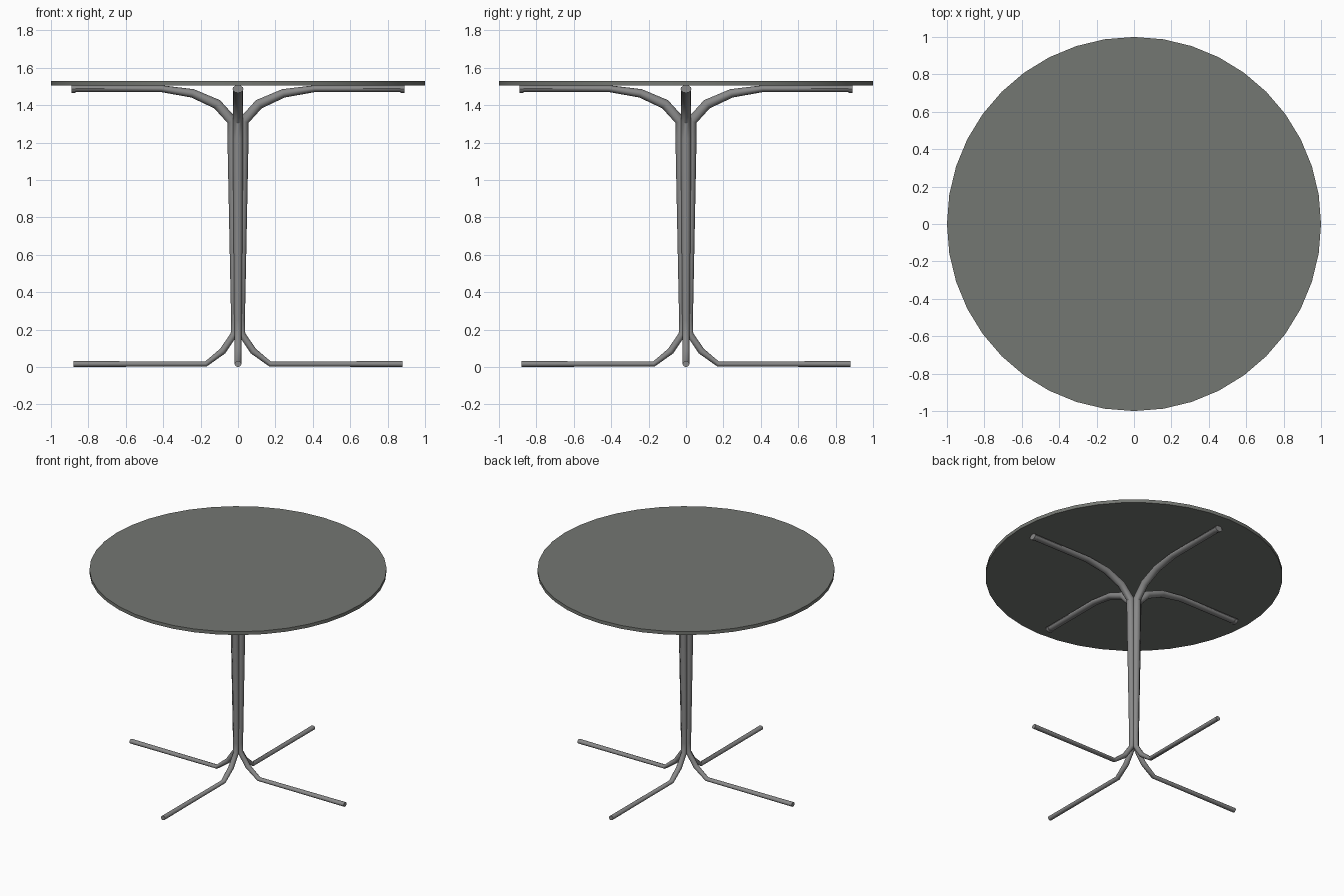
import bpy, bmesh
from math import cos, sin, pi, radians
from mathutils import Vector, Matrix

if "Cube" in bpy.data.objects:
    bpy.data.objects.remove(bpy.data.objects["Cube"])

# Leg path: radial distance, height, half width, half thickness
PATH = [
    (0.88, 0.016, 0.018, 0.016),
    (0.70, 0.016, 0.018, 0.015),
    (0.172, 0.0155, 0.018, 0.013),
    (0.082, 0.085, 0.019, 0.018),
    (0.021, 0.175, 0.019, 0.018),
    (0.019, 0.25, 0.020, 0.018),
    (0.028, 1.15, 0.027, 0.027),
    (0.029, 1.22, 0.027, 0.027),
    (0.030, 1.315, 0.027, 0.026),
    (0.112, 1.405, 0.027, 0.026),
    (0.243, 1.463, 0.027, 0.023),
    (0.41, 1.488, 0.027, 0.018),
    (0.87, 1.488, 0.027, 0.018),
]
SIDES = 12


def material(name, color):
    mat = bpy.data.materials.new(name)
    mat.diffuse_color = (*color, 1)
    mat.use_nodes = True
    mat.node_tree.nodes["Principled BSDF"].inputs["Base Color"].default_value = mat.diffuse_color
    return mat


TOP_GREY = material("dark_top", (0.175, 0.184, 0.168))
LEG_GREY = material("dark_metal", (0.25, 0.25, 0.25))


def finish(bm, name, mat, angle=40):
    bmesh.ops.recalc_face_normals(bm, faces=bm.faces)
    mesh = bpy.data.meshes.new(name)
    bm.to_mesh(mesh)
    bm.free()
    mesh.materials.append(mat)
    obj = bpy.data.objects.new(name, mesh)
    bpy.context.collection.objects.link(obj)
    bpy.ops.object.select_all(action='DESELECT')
    obj.select_set(True)
    bpy.context.view_layer.objects.active = obj
    bpy.ops.object.shade_smooth_by_angle(angle=radians(angle))
    return obj


def sweep(path, bm):
    pts = [Vector((r, 0, z)) for r, z, _, _ in path]
    rings = []
    for i, (_, _, hw, hh) in enumerate(path):
        before = (pts[i] - pts[max(i - 1, 0)]).normalized()
        after = (pts[min(i + 1, len(pts) - 1)] - pts[i]).normalized()
        tangent = (before + after).normalized()
        miter = 1 / max(tangent.dot(after if after.length else before), 0.8)
        side = Vector((0, 1, 0))
        up = tangent.cross(side) * hh * miter
        rings.append([bm.verts.new(pts[i] + side * hw * cos(a) + up * sin(a))
                      for a in (2 * pi * k / SIDES for k in range(SIDES))])
    for lo, hi in zip(rings, rings[1:]):
        for k in range(SIDES):
            n = (k + 1) % SIDES
            bm.faces.new((lo[k], lo[n], hi[n], hi[k]))
    bm.faces.new(rings[0])
    bm.faces.new(rings[-1])


# Round table top
bm = bmesh.new()
bmesh.ops.create_cone(bm, cap_ends=True, segments=40, radius1=1, radius2=1,
                      depth=0.025, matrix=Matrix.Translation((0, 0, 1.5175)))
finish(bm, "table_top", TOP_GREY, 30)

# Four bent tubes, each forming a foot, a column quarter and a support arm
for i, name in enumerate(("right", "back", "left", "front")):
    turn = Matrix.Rotation(i * pi / 2, 4, 'Z')
    bm = bmesh.new()
    sweep(PATH, bm)
    bm.transform(turn)
    finish(bm, name + "_leg", LEG_GREY)

    # End plug of the support arm
    bm = bmesh.new()
    sweep([(0.868, 1.486, 0.029, 0.021), (0.89, 1.486, 0.029, 0.021)], bm)
    bm.transform(turn)
    finish(bm, name + "_arm_plug", LEG_GREY)
